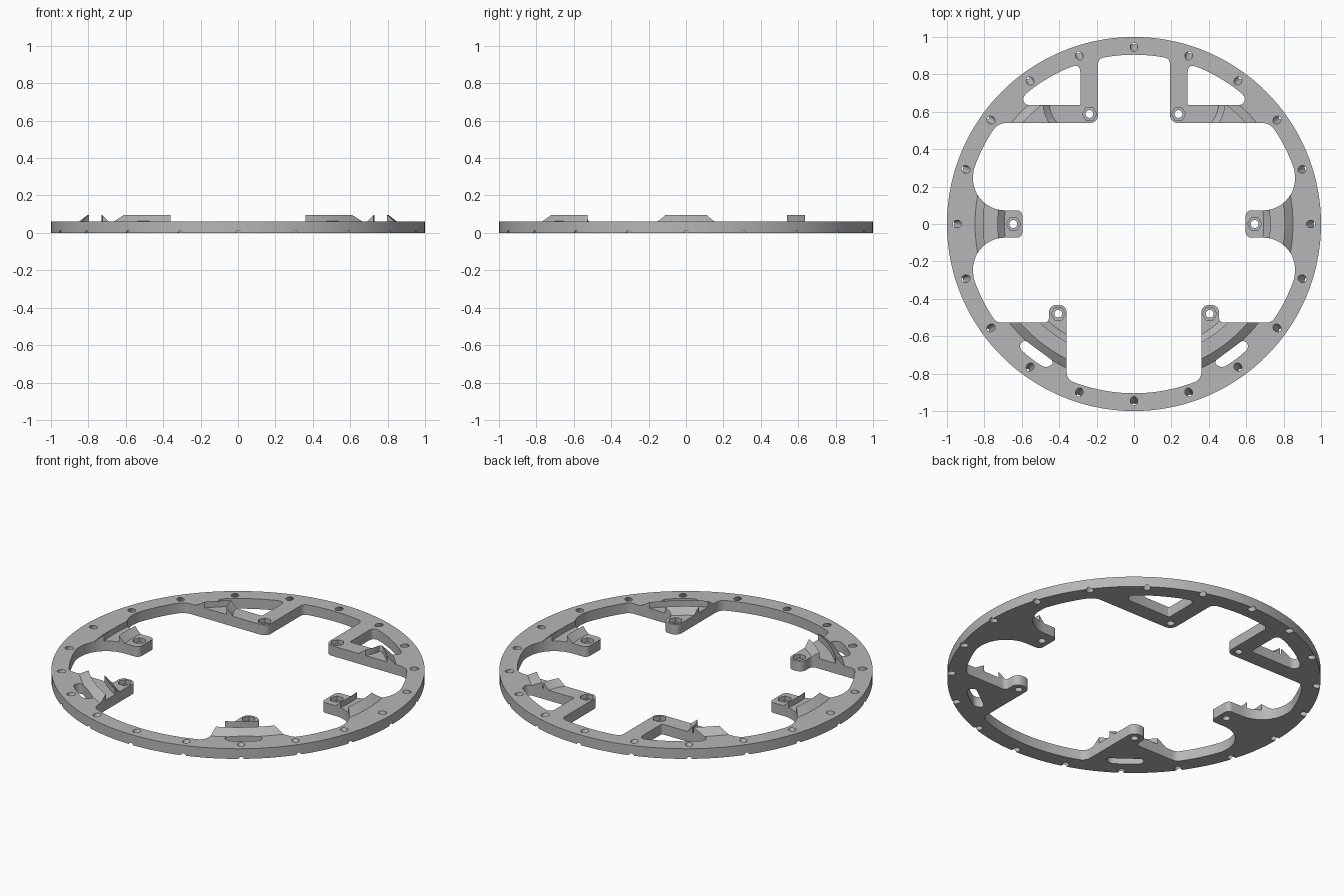
import bpy, bmesh, math
from mathutils import Vector, Matrix

if "Cube" in bpy.data.objects:
    bpy.data.objects.remove(bpy.data.objects["Cube"])

H = 0.06        # plate thickness
TOP = 0.096     # ridge height

grey = bpy.data.materials.new("grey_plastic")
grey.diffuse_color = (0.47, 0.47, 0.47, 1)
grey.use_nodes = True
grey.node_tree.nodes["Principled BSDF"].inputs["Base Color"].default_value = grey.diffuse_color


def arc(r, a0, a1, n, cx=0, cy=0):
    return [(cx + r * math.cos(math.radians(a0 + (a1 - a0) * i / n)),
             cy + r * math.sin(math.radians(a0 + (a1 - a0) * i / n))) for i in range(n + 1)]


def rounded(pts, closed=True, n=6):
    """Round every point that carries a third value (distance cut from the corner)."""
    out = []
    for i, p in enumerate(pts):
        if len(p) == 2:
            out.append(tuple(p))
            continue
        c = Vector(p[:2])
        a = c + (Vector(pts[i - 1][:2]) - c).normalized() * p[2]
        b = c + (Vector(pts[(i + 1) % len(pts)][:2]) - c).normalized() * p[2]
        for k in range(n + 1):
            t = k / n
            w = 0.83    # weight that makes the blend nearly circular
            d = (1 - t) ** 2 + 2 * w * t * (1 - t) + t * t
            out.append(tuple((a * (1 - t) ** 2 + c * 2 * w * t * (1 - t) + b * t * t) / d))
    return out


def mirrored(pts):
    return [(-x, y) for x, y in reversed(pts)]


def add_object(name, mesh):
    ob = bpy.data.objects.new(name, mesh)
    bpy.context.collection.objects.link(ob)
    mesh.materials.clear()
    mesh.materials.append(grey)
    return ob


def extrude_outlines(name, outlines, z0, z1):
    """Filled 2D curve with holes, turned into a welded solid."""
    cu = bpy.data.curves.new(name, 'CURVE')
    cu.dimensions, cu.fill_mode, cu.extrude = '2D', 'BOTH', (z1 - z0) / 2
    for pts in outlines:
        s = cu.splines.new('POLY')
        s.points.add(len(pts) - 1)
        for q, p in zip(s.points, pts):
            q.co = (p[0], p[1], 0, 1)
        s.use_cyclic_u = True
    tmp = bpy.data.objects.new(name, cu)
    bpy.context.collection.objects.link(tmp)
    dg = bpy.context.evaluated_depsgraph_get()
    mesh = bpy.data.meshes.new_from_object(tmp.evaluated_get(dg))
    bpy.data.objects.remove(tmp)
    bm = bmesh.new()
    bm.from_mesh(mesh)
    bmesh.ops.remove_doubles(bm, verts=bm.verts, dist=1e-5)
    bmesh.ops.translate(bm, verts=bm.verts, vec=(0, 0, (z0 + z1) / 2))
    bmesh.ops.recalc_face_normals(bm, faces=bm.faces)
    bm.to_mesh(mesh)
    bm.free()
    return add_object(name, mesh)


def boolean(ob, tool, op):
    m = ob.modifiers.new("cut", 'BOOLEAN')
    m.object, m.operation, m.solver = tool, op, 'EXACT'
    dg = bpy.context.evaluated_depsgraph_get()
    mesh = bpy.data.meshes.new_from_object(ob.evaluated_get(dg))
    ob.modifiers.clear()
    ob.data = mesh
    bpy.data.objects.remove(tool)


# Inner edge of the ring, right half from back to front
cove = arc(0.171, 0, -90, 12, 0.69, 0.244)
pad = cove + [(0.597, 0.073, 0.03)]
half = (arc(0.905, 90, 80, 5)
        + [(0.192, 0.886, 0.03), (0.192, 0.54, 0.045), (0.726, 0.54, 0.04)]
        + arc(0.905, 32, 18.5, 8) + pad
        + [(p[0], -p[1], *p[2:]) for p in reversed(pad)]
        + arc(0.905, -18.5, -32, 8)
        + [(0.736, -0.527, 0.025), (0.455, -0.527, 0.025), (0.455, -0.433, 0.042),
           (0.36, -0.433, 0.042), (0.36, -0.83, 0.035)]
        + arc(0.905, -69, -90, 10))
half = rounded(half)
inner = half + mirrored(half)[1:-1]

# Windows behind the back arms and slots behind the front pads
window = rounded([(0.287, 0.635, 0.008), (0.60, 0.635, 0.045), (0.59, 0.686, 0.02)]
                 + arc(0.905, 52, 67, 8) + [(0.287, 0.858, 0.045)])
slot = rounded([(*arc(0.852, -60, -60, 1)[0], 0.02), (*arc(0.905, -59, -59, 1)[0], 0.035)]
               + arc(0.905, -55, -51, 3)
               + [(*arc(0.905, -46.5, -46.5, 1)[0], 0.035), (*arc(0.852, -46.5, -46.5, 1)[0], 0.02)])
bolts = [(s * x, y) for s in (1, -1) for x, y in ((0.238, 0.588), (0.645, 0), (0.405, -0.48))]
outlines = [arc(1, 0, 360, 144)[:-1], inner, window, mirrored(window), slot, mirrored(slot)]
holes = [arc(0.021, 0, 360, 20, x, y)[:-1] for x, y in bolts]

ring = extrude_outlines("mounting_ring", outlines + holes, 0, H)

# Cutters: slanted rim holes and hexagonal nut pockets
bm = bmesh.new()
tilt = math.radians(33)
for i in range(20):
    mat = (Matrix.Rotation(math.radians(18 * i), 4, 'Z') @ Matrix.Translation((0.945, 0, H))
           @ Matrix.Rotation(-tilt, 4, 'Y'))
    bmesh.ops.create_cone(bm, cap_ends=True, segments=18, radius1=0.02, radius2=0.02,
                          depth=0.3, matrix=mat)
for x, y in bolts:
    bmesh.ops.create_cone(bm, cap_ends=True, segments=6, radius1=0.038, radius2=0.038, depth=0.06,
                          matrix=Matrix.Translation((x, y, H + 0.005)) @ Matrix.Rotation(math.pi / 2, 4, 'Z'))
me = bpy.data.meshes.new("hole_cutter")
bm.to_mesh(me)
bm.free()
cutter = add_object("hole_cutter", me)
cutter.hide_render = True
boolean(ring, cutter, 'DIFFERENCE')


def ridges(name, specs):
    """Wedge ridges swept along arcs, trimmed to the plate outline."""
    bm = bmesh.new()
    for cx, cy, crest, base, a0, a1 in specs:
        n = max(6, int(abs(a1 - a0) / 2.5))
        low = 0.055
        toe = base + (base - crest) * (H - low) / (TOP - H)
        rows = [[bm.verts.new((*p, z)) for p in arc(r, a0, a1, n, cx, cy)]
                for r, z in ((crest, low), (crest, TOP), (toe, low))]
        for k in range(3):
            u, v = rows[k], rows[(k + 1) % 3]
            for i in range(n):
                bm.faces.new((u[i], u[i + 1], v[i + 1], v[i]))
        for i in (0, n):
            bm.faces.new([r[i] for r in rows])
    bmesh.ops.recalc_face_normals(bm, faces=bm.faces)
    me = bpy.data.meshes.new(name)
    bm.to_mesh(me)
    bm.free()
    ob = add_object(name, me)
    clip = extrude_outlines("clip", outlines, 0.02, 0.2)
    boolean(ob, clip, 'INTERSECT')
    return ob


# Concentric ridges on side pads, front pads and back arms
outer = [(0, 0, 0.805, 0.85, a, b) for a, b in
         ((-16, 16), (164, 196), (-70, -34), (214, 250), (36, 55), (125, 144))]
inner_r = [(0, 0, 0.73, 0.693, a, b) for a, b in
           ((-13, 13), (167, 193), (-66, -42), (222, 246))]
# Small curved ridges on the back arms
arm = [(0.27, 0.66, 0.22, 0.185, -50, 2), (-0.27, 0.66, 0.22, 0.185, 178, 230)]
parts = [ring, ridges("outer_ridges", outer), ridges("inner_ridges", inner_r),
         ridges("arm_ridges", arm)]

# Smooth curved walls, sharp edges kept
for ob in parts:
    bpy.ops.object.select_all(action='DESELECT')
    ob.select_set(True)
    bpy.context.view_layer.objects.active = ob
    bpy.ops.object.shade_smooth_by_angle(angle=math.radians(25))
